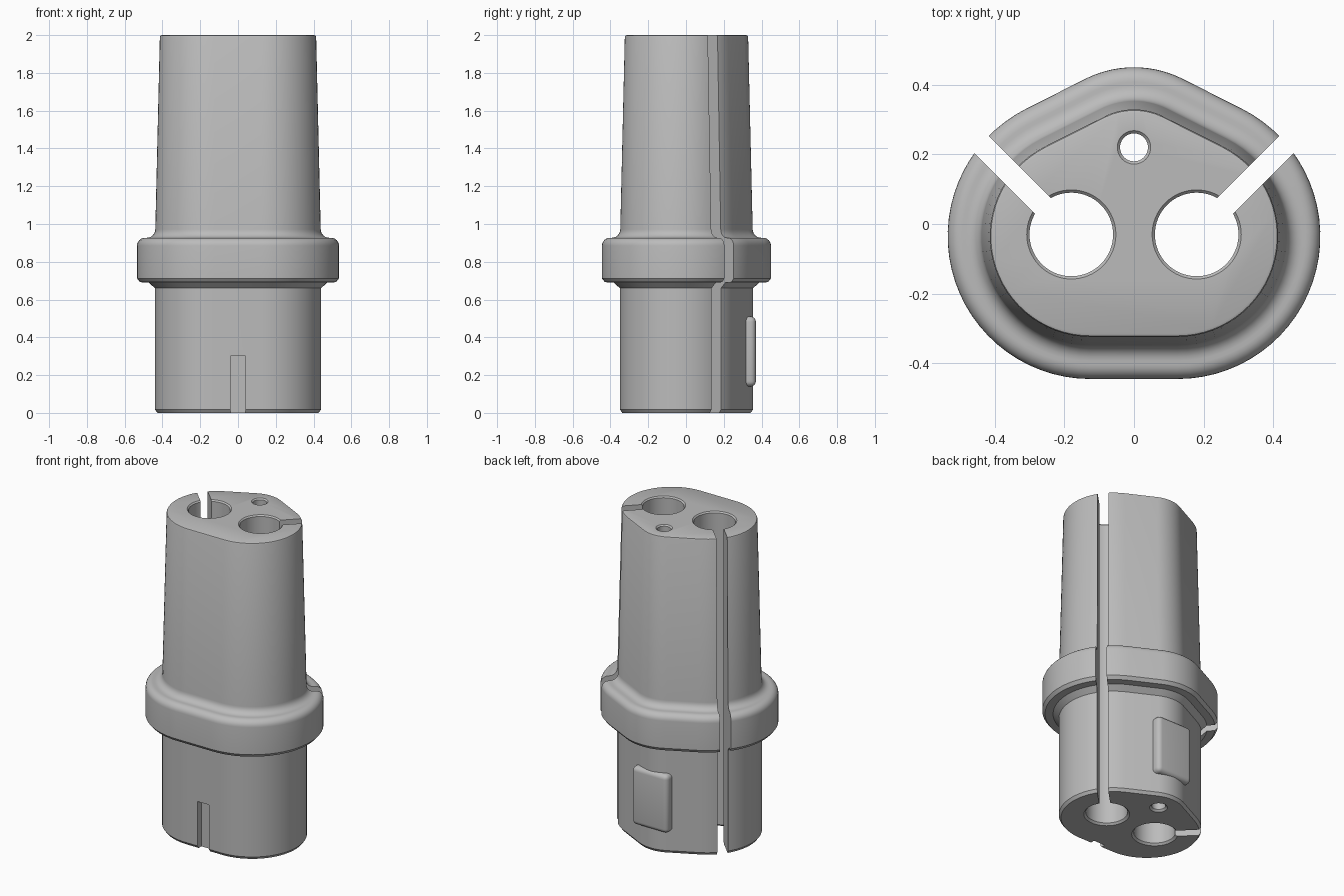
import bpy, bmesh, math
from mathutils import Matrix, Vector

if "Cube" in bpy.data.objects:
    bpy.data.objects.remove(bpy.data.objects["Cube"], do_unlink=True)

# One plain grey material
grey = bpy.data.materials.new("grey plastic")
grey.use_nodes = True
colour = (0.5, 0.5, 0.5, 1)
grey.diffuse_color = colour
grey.node_tree.nodes["Principled BSDF"].inputs["Base Color"].default_value = colour


def make_object(name, bm):
    bmesh.ops.recalc_face_normals(bm, faces=bm.faces)
    mesh = bpy.data.meshes.new(name)
    bm.to_mesh(mesh)
    bm.free()
    mesh.materials.append(grey)
    obj = bpy.data.objects.new(name, mesh)
    bpy.context.collection.objects.link(obj)
    return obj


def activate(obj):
    bpy.ops.object.select_all(action='DESELECT')
    obj.select_set(True)
    bpy.context.view_layer.objects.active = obj


def loft(rings):
    """Skin a stack of matching closed rings and cap both ends."""
    bm = bmesh.new()
    loops = [[bm.verts.new(p) for p in ring] for ring in rings]
    for a, b in zip(loops, loops[1:]):
        for i in range(len(a)):
            j = (i + 1) % len(a)
            bm.faces.new((a[i], a[j], b[j], b[i]))
    bm.faces.new(loops[0][::-1])
    bm.faces.new(loops[-1])
    return bm


def outline(offset, z):
    """Rounded triangle around three circles, grown by offset."""
    side, back = Vector((0.125, -0.035)), Vector((0, 0.14))
    r_side, r_back = 0.41, 0.31
    d = back - side
    turn = math.atan2(d.y, d.x) - math.acos((r_side - r_back) / d.length)
    arcs = [(side, r_side, -math.pi / 2, turn, 30),
            (back, r_back, turn, math.pi - turn, 14),
            (Vector((-side.x, side.y)), r_side, math.pi - turn, 1.5 * math.pi, 30)]
    points = []
    for c, r, a0, a1, n in arcs:
        for i in range(n + 1):
            a = a0 + (a1 - a0) * i / n
            points.append((c.x + (r + offset) * math.cos(a),
                           c.y + (r + offset) * math.sin(a), z))
    return points


def box(size, centre, angle=0):
    bm = bmesh.new()
    m = (Matrix.Rotation(angle, 4, 'Z') @ Matrix.Translation(centre)
         @ Matrix.Diagonal((*size, 1)))
    bmesh.ops.create_cube(bm, size=1, matrix=m)
    return bm


def bore(x, y, r, flare):
    """Round cutter, slightly flared at both ends of the body."""
    n = 64
    stack = [(-0.02, r + flare + 0.02), (flare, r), (2 - 0.008, r), (2.02, r + 0.028)]
    return loft([[(x + q * math.cos(2 * math.pi * i / n),
                   y + q * math.sin(2 * math.pi * i / n), z) for i in range(n)]
                 for z, q in stack])


# Body: height and outline offset, from foot through collar to tapered top
profile = [(0, -0.108), (0.018, -0.095), (0.66, -0.095), (0.69, -0.062),
           (0.692, -0.016), (0.712, 0.0)]
profile += [(0.885 + 0.042 * math.sin(a), -0.042 + 0.042 * math.cos(a))
            for a in [math.pi / 2 * i / 6 for i in range(7)]]
profile += [(0.972 - 0.045 * math.cos(a), -0.052 - 0.045 * math.sin(a))
            for a in [math.pi / 2 * i / 6 for i in range(7)]]
profile += [(1.99, -0.121), (1.997, -0.124), (2.0, -0.131)]
body = make_object("body", loft([outline(o, z) for z, o in profile]))

# Cutters: two large bores, side slots, pilot hole, front key notch
cutters = [make_object("pilot_hole_cutter", bore(0, 0.22, 0.04, 0.012)),
           make_object("key_notch_cutter", box((0.08, 0.2, 0.4), (0, -0.41, 0.1)))]
for s, side in ((1, "left"), (-1, "right")):
    cutters.append(make_object(side + "_bore_cutter", bore(s * 0.18, -0.03, 0.12, 0.012)))
    slot = box((0.7, 0.064, 2.2), (0.35, 0, 1), math.pi / 4 if s > 0 else 0.75 * math.pi)
    bmesh.ops.translate(slot, verts=slot.verts, vec=(s * 0.18, -0.03, 0))
    cutters.append(make_object(side + "_slot_cutter", slot))

activate(body)
for cutter in cutters:
    cutter.hide_render = True
    mod = body.modifiers.new(cutter.name, 'BOOLEAN')
    mod.operation = 'DIFFERENCE'
    mod.solver = 'EXACT'
    mod.object = cutter
    bpy.ops.object.modifier_apply(modifier=mod.name)
for cutter in cutters:
    bpy.data.objects.remove(cutter, do_unlink=True)
bpy.ops.object.shade_smooth_by_angle(angle=math.radians(30))

# Raised rounded pad on the back
pad = make_object("back_pad", box((0.25, 0.095, 0.37), (0, 0.3225, 0.325)))
activate(pad)
bevel = pad.modifiers.new("rounding", 'BEVEL')
bevel.width = 0.028
bevel.segments = 5
bpy.ops.object.modifier_apply(modifier=bevel.name)
bpy.ops.object.shade_smooth_by_angle(angle=math.radians(30))
